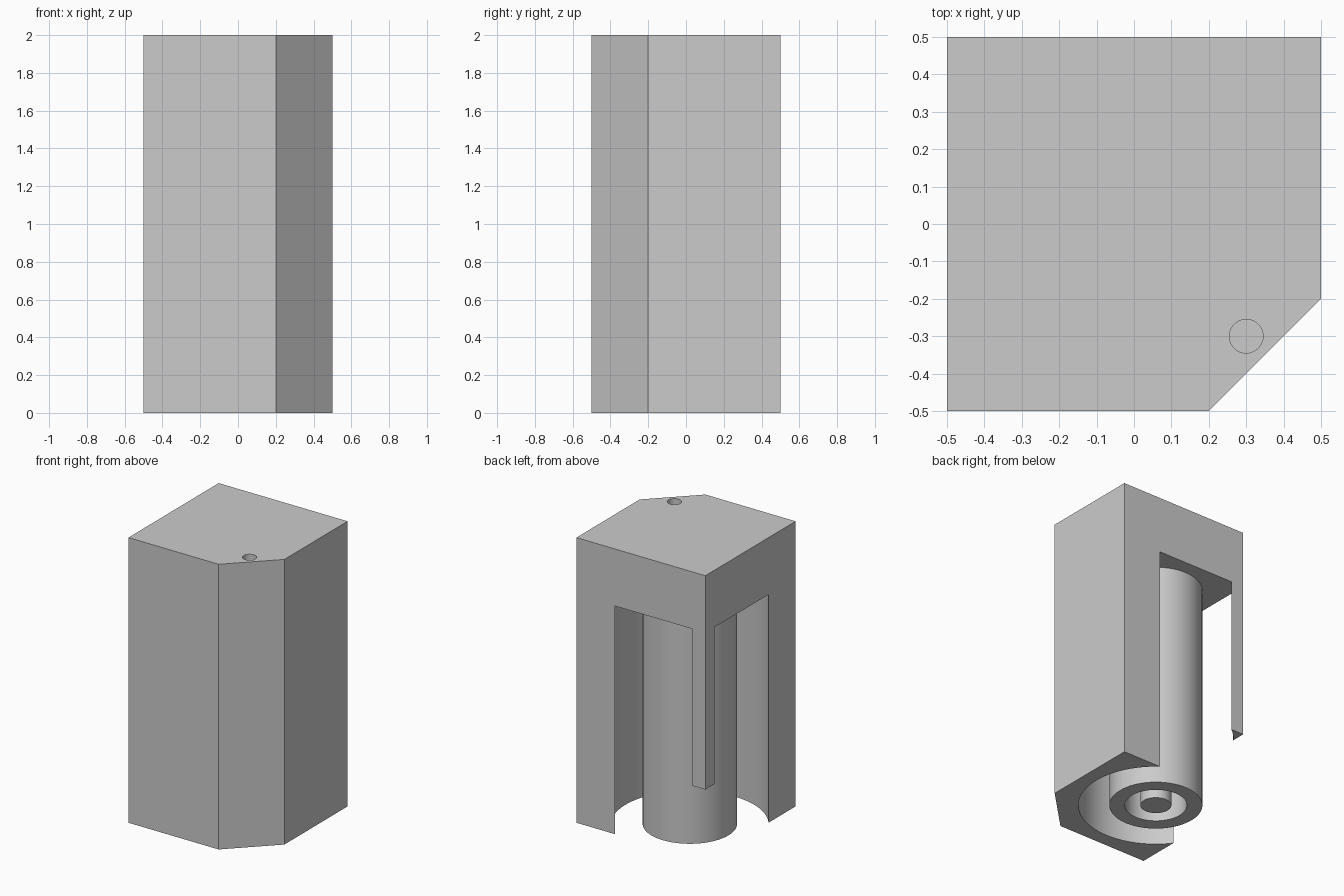
import bpy, bmesh, math
from mathutils import Matrix, Vector

default = bpy.data.objects.get("Cube")
if default:
    bpy.data.objects.remove(default, do_unlink=True)

AXIS = Vector((-0.1, 0.1, 0))   # centre of the bore and plug
CEILING = 1.6                   # underside of the solid cap
SEGMENTS = 128

grey = bpy.data.materials.new("light grey")
grey.use_nodes = True
grey.diffuse_color = (0.6, 0.6, 0.6, 1)
grey.node_tree.nodes["Principled BSDF"].inputs["Base Color"].default_value = grey.diffuse_color


def make_object(name, bm):
    bmesh.ops.recalc_face_normals(bm, faces=bm.faces[:])
    mesh = bpy.data.meshes.new(name)
    bm.to_mesh(mesh)
    bm.free()
    mesh.materials.append(grey)
    obj = bpy.data.objects.new(name, mesh)
    bpy.context.collection.objects.link(obj)
    return obj


def prism(name, outline, low, high):
    bm = bmesh.new()
    base = bm.faces.new([bm.verts.new((x, y, low)) for x, y in outline])
    top = bmesh.ops.extrude_face_region(bm, geom=[base], use_keep_orig=True)["geom"]
    verts = [g for g in top if isinstance(g, bmesh.types.BMVert)]
    bmesh.ops.translate(bm, verts=verts, vec=(0, 0, high - low))
    return make_object(name, bm)


def cylinder(name, centre, radius, low, high):
    bm = bmesh.new()
    place = Matrix.Translation((centre[0], centre[1], (low + high) / 2))
    bmesh.ops.create_cone(bm, cap_ends=True, segments=SEGMENTS, radius1=radius,
                          radius2=radius, depth=high - low, matrix=place)
    return make_object(name, bm)


def select_only(obj):
    bpy.ops.object.select_all(action='DESELECT')
    obj.select_set(True)
    bpy.context.view_layer.objects.active = obj


def cut(obj, cutter):
    cutter.hide_render = True
    mod = obj.modifiers.new("cut", 'BOOLEAN')
    mod.operation = 'DIFFERENCE'
    mod.solver = 'EXACT'
    mod.object = cutter
    select_only(obj)
    bpy.ops.object.modifier_apply(modifier=mod.name)
    bpy.data.objects.remove(cutter, do_unlink=True)


# Housing: square block with one chamfered corner
housing = prism("housing", [(-0.5, -0.5), (0.2, -0.5), (0.5, -0.2), (0.5, 0.5), (-0.5, 0.5)], 0, 2)
# Wide bore that breaks out through the back and left walls
cut(housing, cylinder("bore_cutter", AXIS, 0.5, -0.2, CEILING))
# Shortened corner post
cut(housing, prism("post_cutter", [(-0.6, 0.3), (-0.3, 0.3), (-0.3, 0.6), (-0.6, 0.6)], -0.2, 0.5))
# Small blind hole in the top
cut(housing, cylinder("hole_cutter", (0.3, -0.3), 0.045, 1.6, 2.2))

# Hollow sleeve hanging from the cap
sleeve = cylinder("sleeve", AXIS, 0.3, 0, CEILING)
cut(sleeve, cylinder("sleeve_cutter", AXIS, 0.2, -0.2, CEILING - 0.02))
# Centre pin
pin = cylinder("centre_pin", AXIS, 0.1, 0, CEILING)

for part in (housing, sleeve, pin):
    select_only(part)
    bpy.ops.object.shade_smooth_by_angle(angle=math.radians(30))
